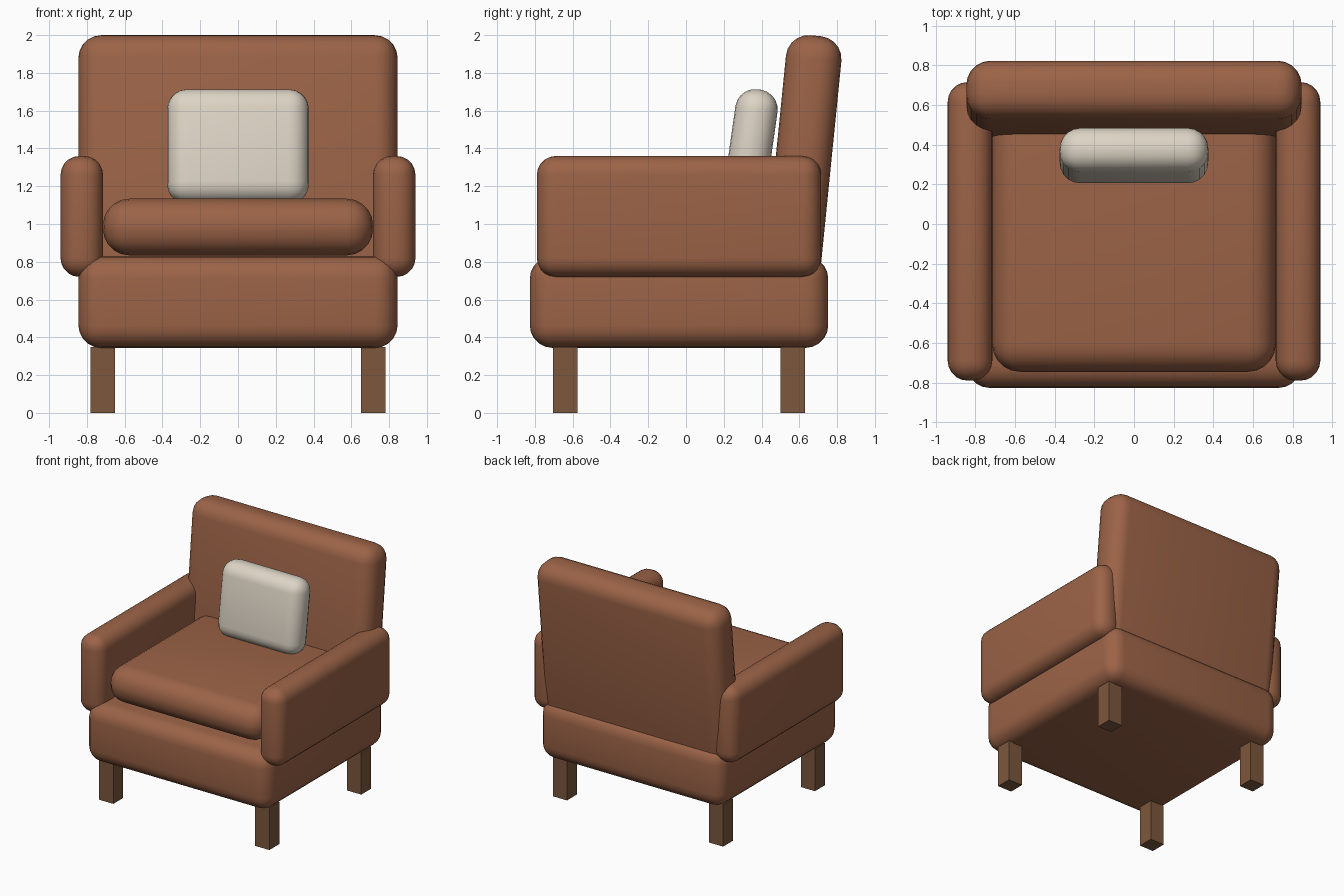
import bpy
import math

cube = bpy.data.objects.get("Cube")
if cube:
    bpy.data.objects.remove(cube, do_unlink=True)


def material(name, rgb):
    mat = bpy.data.materials.new(name)
    mat.use_nodes = True
    mat.diffuse_color = (*rgb, 1)
    mat.node_tree.nodes["Principled BSDF"].inputs["Base Color"].default_value = (*rgb, 1)
    return mat


leather = material("brown_leather", (0.33, 0.125, 0.063))
linen = material("cream_linen", (0.72, 0.66, 0.56))
wood = material("dark_wood", (0.20, 0.095, 0.047))


def block(name, center, size, mat, radius=0, tilt=0):
    """Box with optional rounded edges, leaned backwards by tilt."""
    bpy.ops.mesh.primitive_cube_add(size=1, location=center)
    obj = bpy.context.object
    obj.name = name
    obj.scale = size
    bpy.ops.object.transform_apply(location=False, rotation=False, scale=True)
    obj.data.materials.append(mat)
    if radius:
        bevel = obj.modifiers.new("rounded_edges", 'BEVEL')
        bevel.width = radius
        bevel.segments = 5
        bpy.ops.object.modifier_apply(modifier=bevel.name)
        bpy.ops.object.shade_smooth_by_angle(angle=math.radians(40))
    obj.rotation_euler.x = -tilt
    return obj


# Upholstered body
block("seat_base", (0, -0.037, 0.587), (1.69, 1.58, 0.486), leather, 0.12)
block("seat_cushion", (0, -0.07, 0.984), (1.43, 1.35, 0.30), leather, 0.14)
block("backrest", (0, 0.619, 1.31), (1.69, 0.295, 1.38), leather, 0.12, 0.1)

# Loose pillow leaning on the backrest
block("pillow", (0, 0.345, 1.41), (0.75, 0.225, 0.61), linen, 0.105, 0.14)

# Arms and legs, mirrored left to right
for side, x in (("left", 1), ("right", -1)):
    block(side + "_arm", (x * 0.827, -0.037, 1.04), (0.225, 1.505, 0.64), leather, 0.1)
    for end, y in (("front", -0.64), ("back", 0.565)):
        block(f"{end}_{side}_leg", (x * 0.717, y, 0.175), (0.13, 0.13, 0.35), wood)
